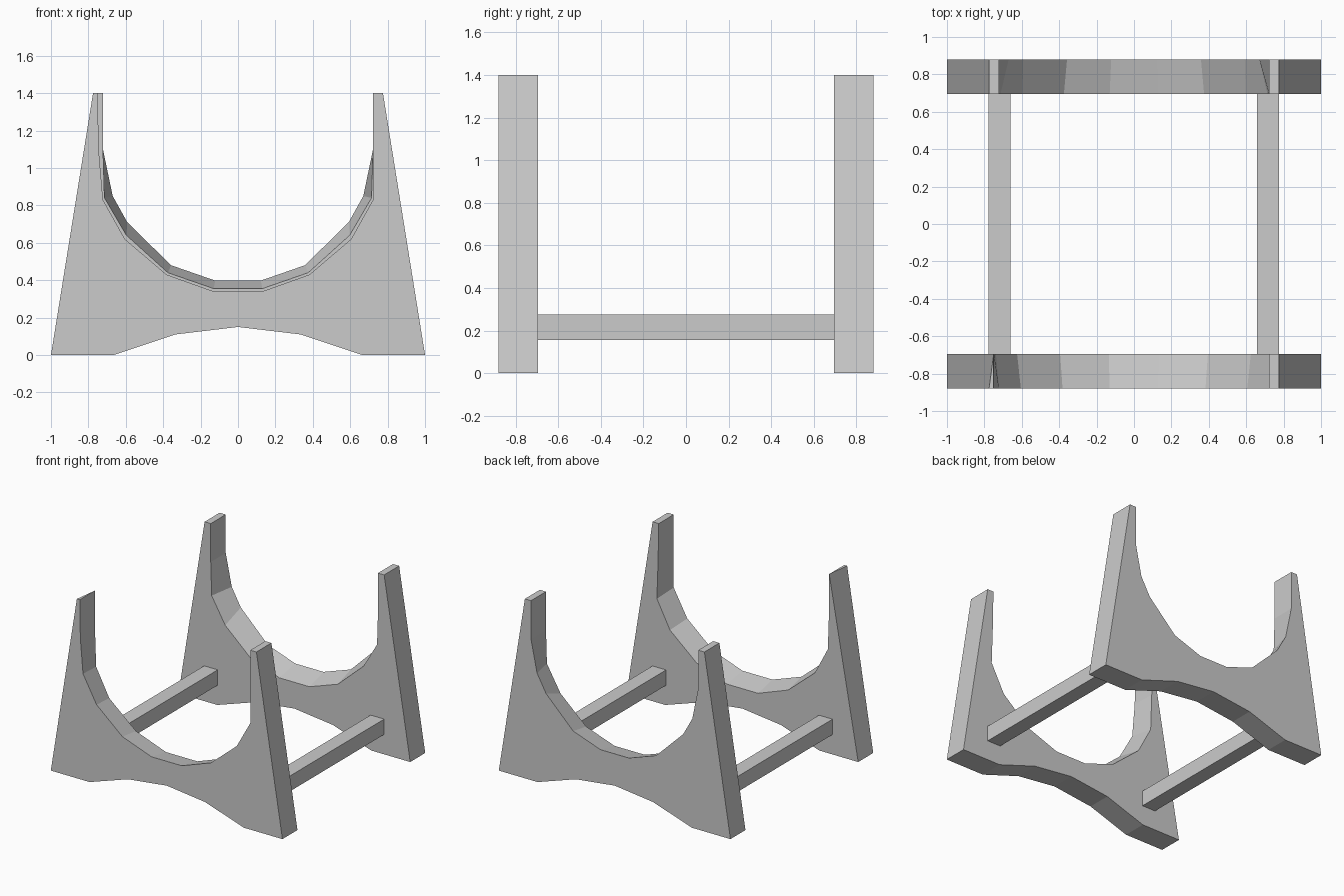
import bpy, bmesh

if "Cube" in bpy.data.objects:
    bpy.data.objects.remove(bpy.data.objects["Cube"])

# Lower outline shared by both cradle plates: feet and shallow arch (left to right)
BASE = [(-1, 0), (-.665, 0), (-.335, .11), (0, .15), (.335, .11), (.665, 0), (1, 0)]


def mirrored(half):
    """Full saddle from the right half, listed from right tip to left tip."""
    return half + [(-x, z) for x, z in reversed(half)]


def outline(saddle, left_tip=-.775):
    return BASE + [(.775, 1.4)] + saddle + [(left_tip, 1.4)]


def plate(name, front, back, y0, y1):
    """Loft between a front and a back outline so the saddle tapers."""
    bm = bmesh.new()
    f = [bm.verts.new((x, y0, z)) for x, z in front]
    b = [bm.verts.new((x, y1, z)) for x, z in back]
    n = len(f)
    bm.faces.new(f)
    bm.faces.new(b[::-1])
    for i in range(n):
        j = (i + 1) % n
        bm.faces.new((f[i], b[i], b[j], f[j]))
    bmesh.ops.remove_doubles(bm, verts=bm.verts, dist=.0005)
    bmesh.ops.recalc_face_normals(bm, faces=bm.faces)
    mesh = bpy.data.meshes.new(name)
    bm.to_mesh(mesh)
    bm.free()
    ob = bpy.data.objects.new(name, mesh)
    bpy.context.collection.objects.link(ob)


# Front plate: saddle widens towards the middle, left tip pinched
front_outer = mirrored([(.722, 1.4), (.722, 1.1), (.722, .83), (.605, .62), (.382, .43), (.13, .34)])
front_inner = mirrored([(.722, 1.4), (.728, 1.1), (.738, .81), (.625, .595), (.395, .40), (.135, .305)])
front_outer[-1], front_outer[-2] = (-.75, 1.4), (-.745, 1.1)
front_inner[-1], front_inner[-2] = (-.75, 1.4), (-.748, 1.1)
plate("front_cradle", outline(front_outer), outline(front_inner, -.75), -.88, -.695)

# Back plate: saddle narrows towards the rear
back_inner = mirrored([(.722, 1.4), (.722, 1.1), (.714, .84), (.597, .64), (.375, .44), (.13, .355)])
back_outer = mirrored([(.722, 1.4), (.722, 1.1), (.67, .85), (.592, .71), (.358, .48), (.122, .398)])
plate("back_cradle", outline(back_inner), outline(back_outer), .695, .88)

# Two side rails joining the plates
for side, x in (("left", -.72), ("right", .717)):
    bpy.ops.mesh.primitive_cube_add(size=1, location=(x, 0, .215))
    rail = bpy.context.object
    rail.name = side + "_rail"
    rail.scale = (.117, 1.39, .12)
